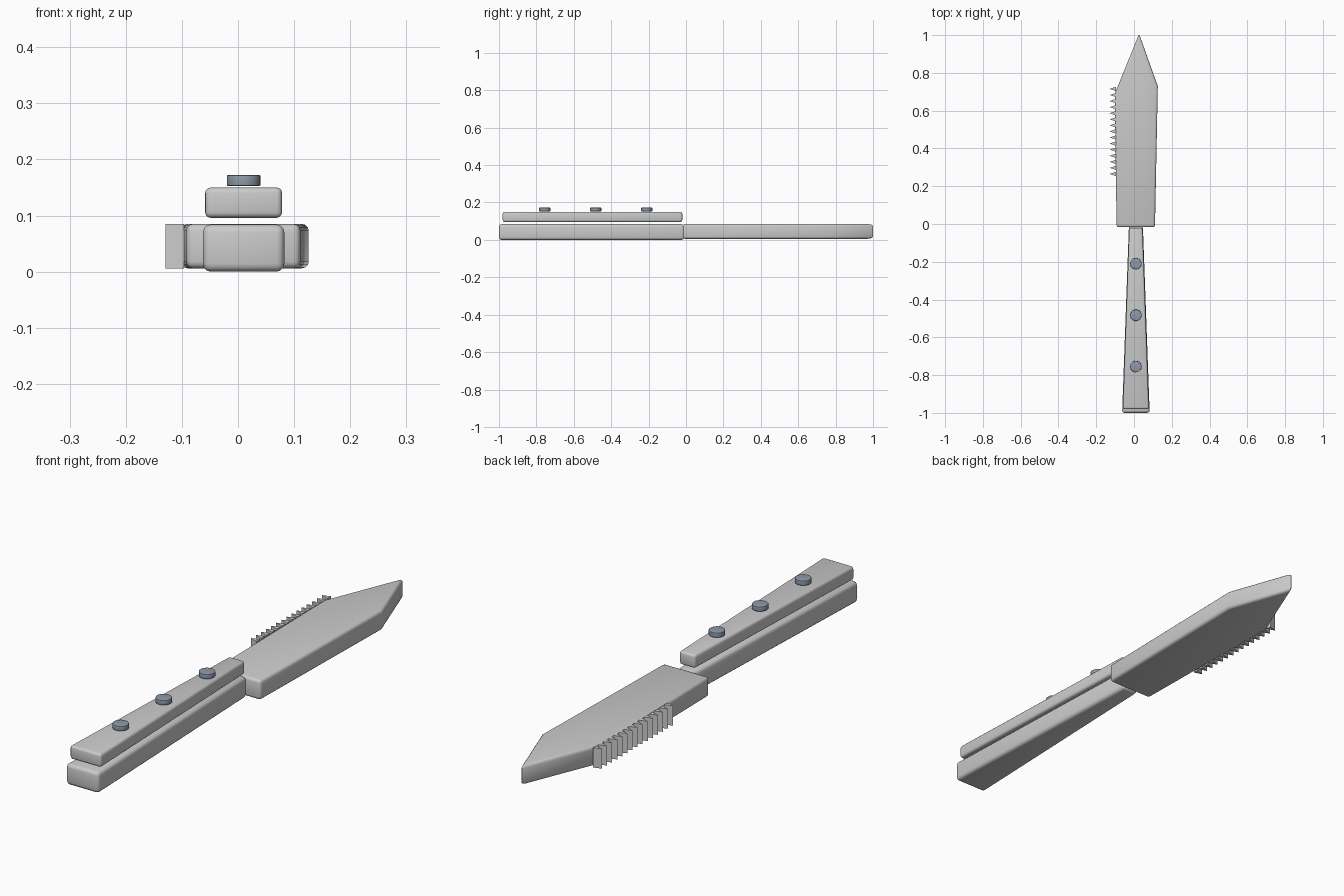
import bpy
import bmesh
import math

cube = bpy.data.objects.get("Cube")
if cube:
    bpy.data.objects.remove(cube, do_unlink=True)


def make_material(name, rgb):
    mat = bpy.data.materials.new(name)
    mat.use_nodes = True
    color = (*rgb, 1.0)
    mat.diffuse_color = color
    mat.node_tree.nodes["Principled BSDF"].inputs["Base Color"].default_value = color
    return mat


grey = make_material("light grey", (0.60, 0.60, 0.60))
steel = make_material("blue grey steel", (0.27, 0.33, 0.40))


def finish(obj, mat, bevel=0.0):
    """Assign the colour, round the edges and smooth the shading."""
    obj.data.materials.append(mat)
    bpy.ops.object.select_all(action="DESELECT")
    obj.select_set(True)
    bpy.context.view_layer.objects.active = obj
    if bevel:
        mod = obj.modifiers.new("rounded edges", "BEVEL")
        mod.width = bevel
        mod.segments = 3
        mod.limit_method = "ANGLE"
        mod.angle_limit = math.radians(40)
        bpy.ops.object.modifier_apply(modifier=mod.name)
    bpy.ops.object.shade_smooth_by_angle(angle=math.radians(35))


def slab(name, outlines, low, high, mat, bevel=0.0):
    """Extrude flat outlines upward between two heights."""
    bm = bmesh.new()
    for outline in outlines:
        face = bm.faces.new([bm.verts.new((x, y, low)) for x, y in outline])
        top = bmesh.ops.extrude_face_region(bm, geom=[face])
        moved = [v for v in top["geom"] if isinstance(v, bmesh.types.BMVert)]
        bmesh.ops.translate(bm, verts=moved, vec=(0, 0, high - low))
    bmesh.ops.recalc_face_normals(bm, faces=bm.faces)
    mesh = bpy.data.meshes.new(name)
    bm.to_mesh(mesh)
    bm.free()
    obj = bpy.data.objects.new(name, mesh)
    bpy.context.collection.objects.link(obj)
    finish(obj, mat, bevel)


# Blade with a pointed tip
blade = [(-0.092, -0.017), (0.111, -0.017), (0.126, 0.73),
         (0.027, 1.007), (-0.102, 0.69)]
slab("blade", [blade], 0.006, 0.085, grey, 0.012)

# Tapered handle and the raised grip plate above it
handle = [(-0.063, -1.0), (0.083, -1.0), (0.047, -0.01), (-0.027, -0.01)]
slab("handle", [handle], 0.0, 0.084, grey, 0.014)

grip = [(-0.059, -0.98), (0.079, -0.98), (0.045, -0.02), (-0.025, -0.02)]
slab("grip_plate", [grip], 0.096, 0.15, grey, 0.010)

# Row of pointed teeth along the spine
teeth = []
count = 15
for i in range(count):
    y = 0.265 + i * 0.45 / (count - 1)
    teeth.append([(-0.096, y - 0.011), (-0.096, y + 0.011), (-0.129, y)])
slab("saw_teeth", teeth, 0.006, 0.085, grey)

# Rivets on the grip plate
for i, y in enumerate((-0.21, -0.483, -0.755)):
    bpy.ops.mesh.primitive_cylinder_add(vertices=24, radius=0.03, depth=0.019,
                                        location=(0.01, y, 0.1625))
    rivet = bpy.context.object
    rivet.name = f"rivet_{i + 1}"
    finish(rivet, steel, 0.002)
